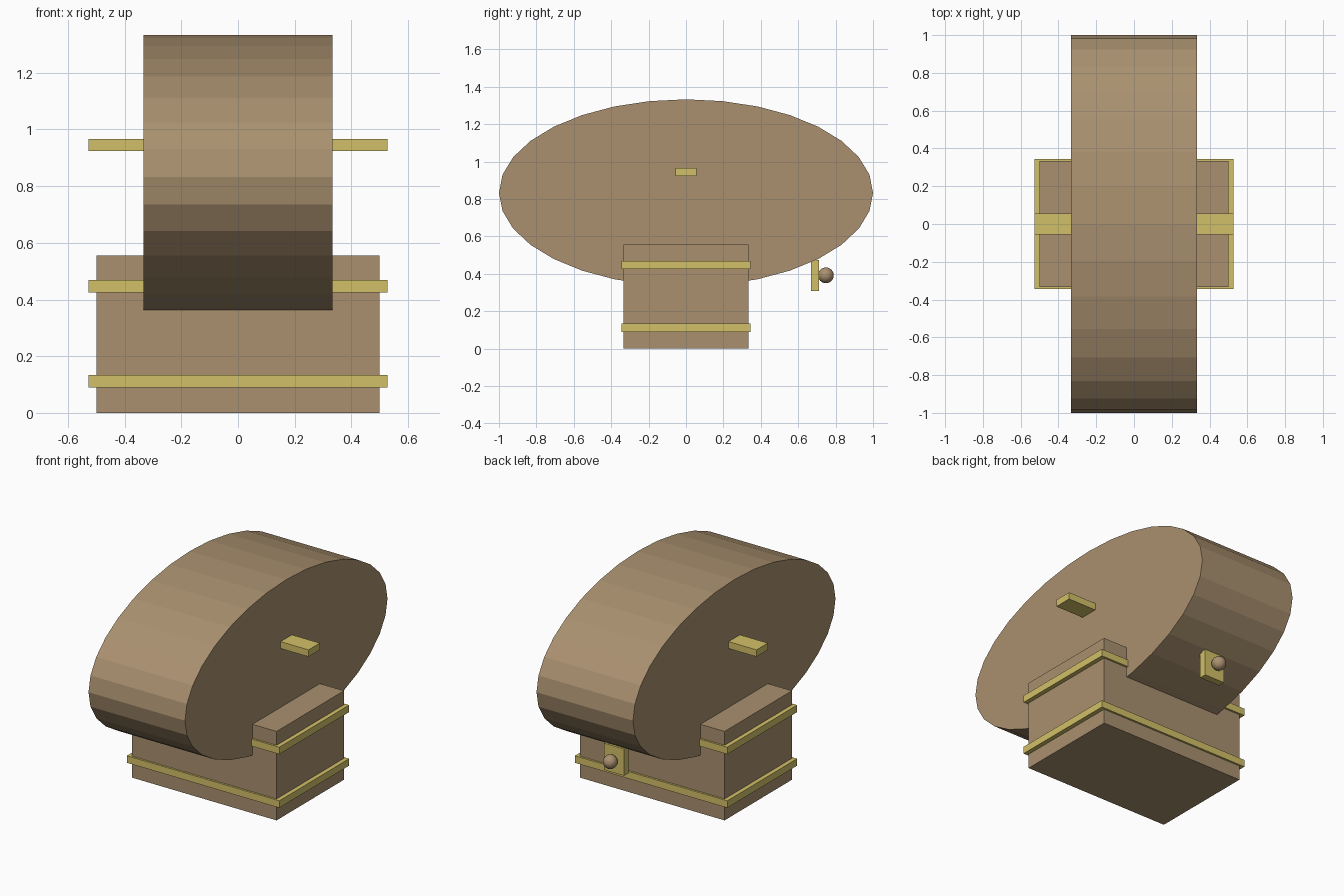
import bpy, math

if "Cube" in bpy.data.objects:
    bpy.data.objects.remove(bpy.data.objects["Cube"])


def material(name, rgb):
    m = bpy.data.materials.new(name)
    m.diffuse_color = (*rgb, 1)
    m.use_nodes = True
    m.node_tree.nodes["Principled BSDF"].inputs["Base Color"].default_value = m.diffuse_color
    return m


wood = material("wood", (0.40, 0.28, 0.16))
brass = material("brass", (0.65, 0.53, 0.14))


def finish(name, mat):
    ob = bpy.context.object
    ob.name = ob.data.name = name
    ob.data.materials.append(mat)
    return ob


def box(name, half_x, y0, y1, z0, z1, mat):
    """Box centred on x = 0 from its extents."""
    bpy.ops.mesh.primitive_cube_add(size=1, location=(0, (y0 + y1) / 2, (z0 + z1) / 2))
    bpy.context.object.scale = (2 * half_x, y1 - y0, z1 - z0)
    bpy.ops.object.transform_apply(location=False, rotation=False, scale=True)
    return finish(name, mat)


# Chest body
box("chest_body", 0.5, -0.333, 0.333, 0, 0.556, wood)

# Elliptical barrel lid, axis along x, flat facets
bpy.ops.mesh.primitive_cylinder_add(vertices=32, radius=1, depth=0.667,
                                    location=(0, 0, 0.833),
                                    rotation=(0, math.pi / 2, 0))
bpy.ops.object.transform_apply(location=False, rotation=True, scale=False)
bpy.context.object.scale = (1, 1, 0.5)
bpy.ops.object.transform_apply(location=False, rotation=False, scale=True)
finish("barrel_lid", wood)

# Metal bands round the body
for name, z in (("lower_band", 0.112), ("upper_band", 0.447)):
    box(name, 0.527, -0.345, 0.345, z - 0.022, z + 0.022, brass)

# Strap through the lid
box("lid_strap", 0.527, -0.056, 0.056, 0.924, 0.967, brass)

# Latch plate and knob
box("latch_plate", 0.07, 0.667, 0.711, 0.308, 0.475, brass)
bpy.ops.mesh.primitive_uv_sphere_add(segments=24, ring_count=12, radius=0.042,
                                     location=(0, 0.748, 0.392))
bpy.ops.object.shade_smooth()
finish("latch_knob", wood)
